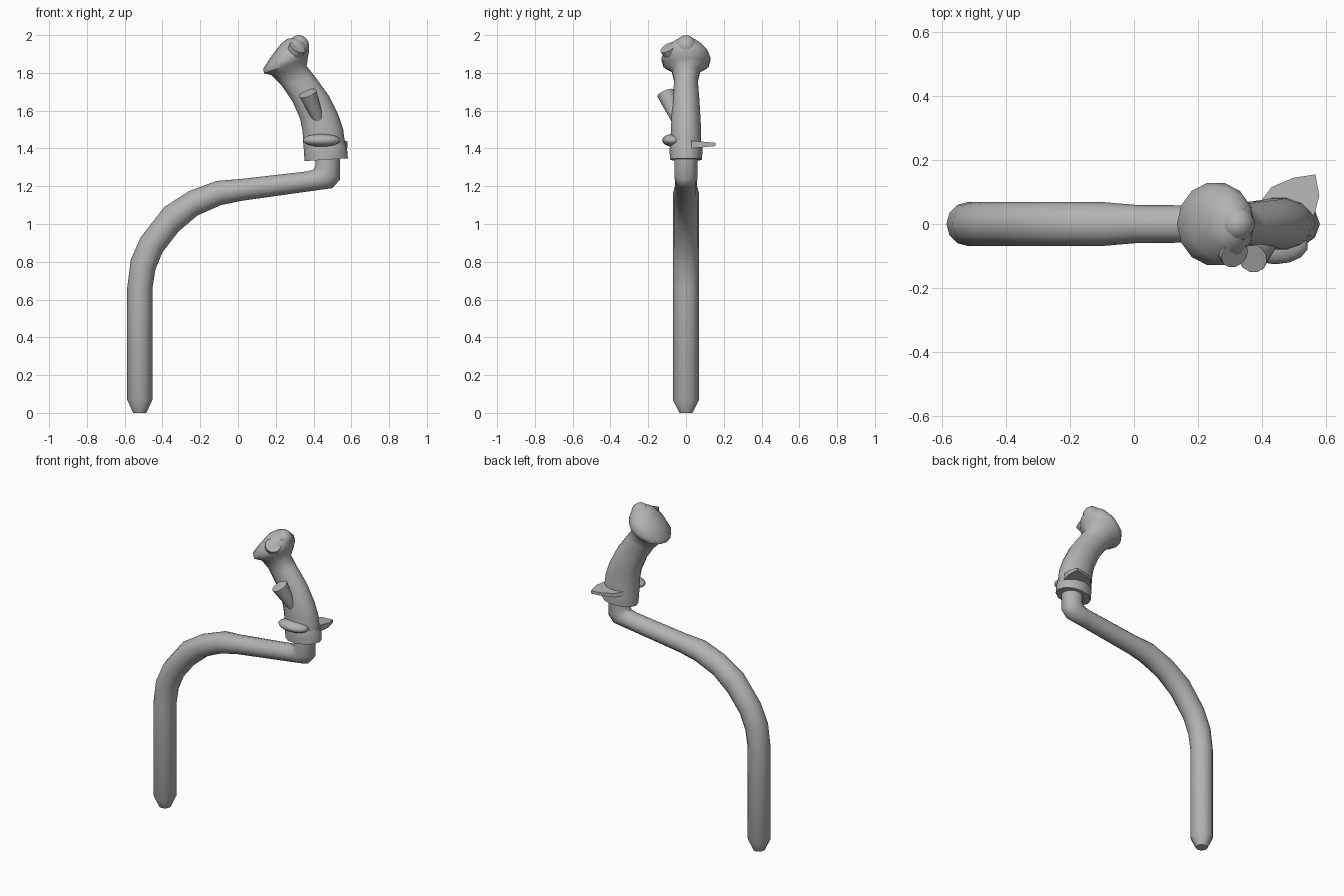
import bpy, bmesh, math
from mathutils import Vector

if "Cube" in bpy.data.objects:
    bpy.data.objects.remove(bpy.data.objects["Cube"])

grey = bpy.data.materials.new("mid grey")
grey.diffuse_color = (0.45, 0.45, 0.45, 1)
grey.use_nodes = True
grey.node_tree.nodes["Principled BSDF"].inputs["Base Color"].default_value = grey.diffuse_color


def finish(bm, name, angle=40):
    bmesh.ops.recalc_face_normals(bm, faces=bm.faces)
    mesh = bpy.data.meshes.new(name)
    bm.to_mesh(mesh)
    bm.free()
    mesh.materials.append(grey)
    obj = bpy.data.objects.new(name, mesh)
    bpy.context.collection.objects.link(obj)
    bpy.ops.object.select_all(action='DESELECT')
    obj.select_set(True)
    bpy.context.view_layer.objects.active = obj
    bpy.ops.object.shade_smooth_by_angle(angle=math.radians(angle))
    return obj


def loft(name, sections, sides=12, angle=40):
    """Each section: left x, z, right x, z and half depth in y."""
    bm = bmesh.new()
    rings = []
    for lx, lz, rx, rz, hy in sections:
        c = Vector(((lx + rx) / 2, 0, (lz + rz) / 2))
        h = Vector(((rx - lx) / 2, 0, (rz - lz) / 2))
        rings.append([bm.verts.new(c + h * math.cos(a) + Vector((0, hy * math.sin(a), 0)))
                      for a in (2 * math.pi * i / sides for i in range(sides))])
    for a, b in zip(rings, rings[1:]):
        for i in range(sides):
            j = (i + 1) % sides
            bm.faces.new((a[i], a[j], b[j], b[i]))
    bm.faces.new(rings[0])
    bm.faces.new(rings[-1])
    return finish(bm, name, angle)


def button(name, cap, root, r_cap, r_root):
    """Tapered peg with a flat cap, sunk into the grip."""
    cap, root = Vector(cap), Vector(root)
    bm = bmesh.new()
    bmesh.ops.create_cone(bm, cap_ends=True, segments=12, radius1=r_root,
                          radius2=r_cap, depth=(cap - root).length)
    obj = finish(bm, name)
    obj.location = (cap + root) / 2
    obj.rotation_euler = (cap - root).to_track_quat('Z', 'Y').to_euler()


def ellipsoid(name, loc, scale):
    bm = bmesh.new()
    bmesh.ops.create_uvsphere(bm, u_segments=14, v_segments=8, radius=1)
    bmesh.ops.scale(bm, vec=scale, verts=bm.verts)
    bmesh.ops.translate(bm, vec=loc, verts=bm.verts)
    finish(bm, name, 60)


# Bent shaft: tapered foot, long curve, near-level arm and elbow
loft("bent_shaft", [
    (-0.555, 0.0, -0.485, 0.0, 0.035),
    (-0.587, 0.07, -0.453, 0.07, 0.069),
    (-0.587, 0.66, -0.453, 0.66, 0.069),
    (-0.568, 0.81, -0.437, 0.76, 0.069),
    (-0.515, 0.93, -0.40, 0.85, 0.069),
    (-0.39, 1.09, -0.315, 0.96, 0.069),
    (-0.257, 1.175, -0.215, 1.045, 0.069),
    (-0.114, 1.228, -0.09, 1.1, 0.069),
    (0.013, 1.238, 0.02, 1.123, 0.059),
    (0.37, 1.279, 0.385, 1.174, 0.058),
    (0.40, 1.288, 0.50, 1.19, 0.06),
    (0.41, 1.305, 0.54, 1.235, 0.062),
    (0.41, 1.37, 0.54, 1.37, 0.062),
])

# Collar at the foot of the grip
loft("grip_collar", [
    (0.352, 1.333, 0.582, 1.348, 0.084),
    (0.349, 1.39, 0.577, 1.40, 0.088),
    (0.346, 1.42, 0.568, 1.43, 0.082),
])

# Curved grip running into the swollen head
loft("grip", [
    (0.347, 1.40, 0.568, 1.42, 0.083),
    (0.342, 1.49, 0.556, 1.505, 0.082),
    (0.328, 1.56, 0.53, 1.58, 0.078),
    (0.288, 1.65, 0.48, 1.68, 0.072),
    (0.23, 1.735, 0.408, 1.78, 0.064),
    (0.177, 1.788, 0.363, 1.836, 0.078),
    (0.137, 1.798, 0.37, 1.88, 0.122),
    (0.135, 1.825, 0.377, 1.92, 0.132),
    (0.178, 1.89, 0.37, 1.945, 0.115),
    (0.23, 1.958, 0.35, 1.972, 0.07),
    (0.265, 1.982, 0.325, 1.987, 0.035),
], sides=14, angle=50)
ellipsoid("head_knob", (0.322, 0, 1.942), (0.056, 0.056, 0.058))

# Flat-topped pegs on the front side
button("grip_button", (0.37, -0.106, 1.692), (0.435, -0.04, 1.53), 0.049, 0.026)
button("head_button", (0.315, -0.095, 1.935), (0.26, -0.035, 1.83), 0.046, 0.035)

# Rounded hand rest on the front side
ellipsoid("front_rest", (0.443, -0.068, 1.443), (0.102, 0.058, 0.034))

# Thin pointed fin on the back side, thinning to its edge
outline = [(0.38, 0.05), (0.43, 0.115), (0.50, 0.145), (0.568, 0.155),
           (0.58, 0.09), (0.565, 0.03), (0.46, 0.0)]
bm = bmesh.new()
layers = []
for side in (-1, 1):
    layers.append([bm.verts.new((x, y, 1.421 + side * (0.02 - 0.09 * max(0, y - 0.03))))
                   for x, y in outline])
bm.faces.new(layers[0])
bm.faces.new(layers[1])
for i in range(len(outline)):
    j = (i + 1) % len(outline)
    bm.faces.new((layers[0][i], layers[0][j], layers[1][j], layers[1][i]))
finish(bm, "back_fin")
